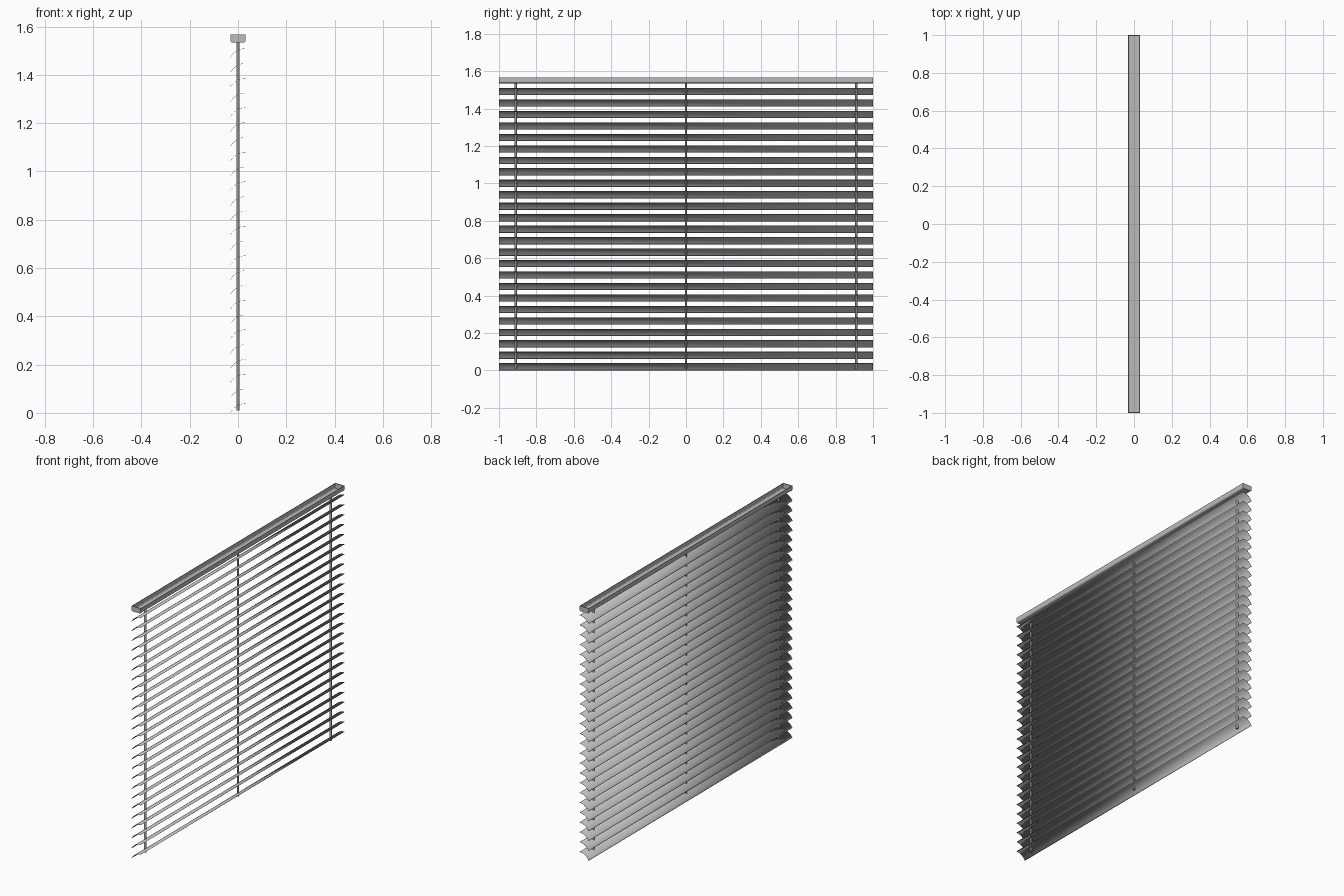
import bpy
import bmesh
from math import sin, cos, radians, asin

cube = bpy.data.objects.get("Cube")
if cube:
    bpy.data.objects.remove(cube, do_unlink=True)

HALF_LEN = 1.0
HALF_W = 0.0315
SLATS = 25
PITCH = 0.0613
SLAT_RISE = 0.038
RAIL_LOW, RAIL_TOP = 1.535, 1.567

grey = bpy.data.materials.new("blind_grey")
grey.use_nodes = True
colour = (0.5, 0.5, 0.5, 1)
grey.diffuse_color = colour
grey.node_tree.nodes["Principled BSDF"].inputs["Base Color"].default_value = colour


def add_object(name, mesh):
    obj = bpy.data.objects.new(name, mesh)
    bpy.context.collection.objects.link(obj)
    return obj


def profile_mesh(name, points, y0, y1, solid=False):
    """Sweep an (x, z) profile along y, as an open sheet or a capped solid."""
    bm = bmesh.new()
    a = [bm.verts.new((x, y0, z)) for x, z in points]
    b = [bm.verts.new((x, y1, z)) for x, z in points]
    n = len(points)
    for i in range(n if solid else n - 1):
        j = (i + 1) % n
        bm.faces.new((a[i], a[j], b[j], b[i]))
    if solid:
        bm.faces.new(a)
        bm.faces.new(b)
    bmesh.ops.recalc_face_normals(bm, faces=bm.faces)
    mesh = bpy.data.meshes.new(name)
    bm.to_mesh(mesh)
    bm.free()
    mesh.materials.append(grey)
    return mesh


def thicken(obj, thickness):
    mod = obj.modifiers.new("thickness", "SOLIDIFY")
    mod.thickness = thickness
    mod.offset = 0


def channel_profile(inset=0.0):
    """U shape with rounded lower corners, from left rim to right rim."""
    r = 0.008
    half = HALF_W - inset
    low = RAIL_LOW + inset
    left = [(-half + r - r * cos(radians(t)), low + r - r * sin(radians(t)))
            for t in range(0, 91, 18)]
    left.insert(0, (-half, RAIL_TOP))
    return left + [(-x, z) for x, z in reversed(left)]


# Curved slats: level at the +x edge, dropping steeply to the -x edge
width = 2 * HALF_W
radius = (width ** 2 + SLAT_RISE ** 2) / (2 * SLAT_RISE)
sweep = asin(width / radius)
arc = [(HALF_W - radius * sin(sweep * i / 10),
        SLAT_RISE - radius + radius * cos(sweep * i / 10)) for i in range(11)]
slat_mesh = profile_mesh("slat", arc, -HALF_LEN, HALF_LEN)
for poly in slat_mesh.polygons:
    poly.use_smooth = True
for k in range(SLATS):
    slat = add_object(f"slat_{k + 1}", slat_mesh)
    slat.location.z = k * PITCH
    thicken(slat, 0.001)

# Open-topped head rail with end caps
rail = add_object("head_rail", profile_mesh(
    "head_rail", channel_profile(0.001), -HALF_LEN, HALF_LEN))
thicken(rail, 0.002)
for name, side in (("front_end_cap", -1), ("back_end_cap", 1)):
    add_object(name, profile_mesh(name, channel_profile(),
                                  side * (HALF_LEN - 0.005), side * HALF_LEN, True))

# Cords running through the slats
for name, y, r in (("front_cord", -0.91, 0.007), ("middle_cord", 0, 0.005),
                   ("back_cord", 0.91, 0.007)):
    z0, z1 = 0.01, RAIL_LOW + 0.002
    bpy.ops.mesh.primitive_cylinder_add(vertices=12, radius=r, depth=z1 - z0,
                                        location=(0, y, (z0 + z1) / 2))
    cord = bpy.context.object
    cord.name = name
    cord.data.materials.append(grey)
    bpy.ops.object.shade_smooth_by_angle()
